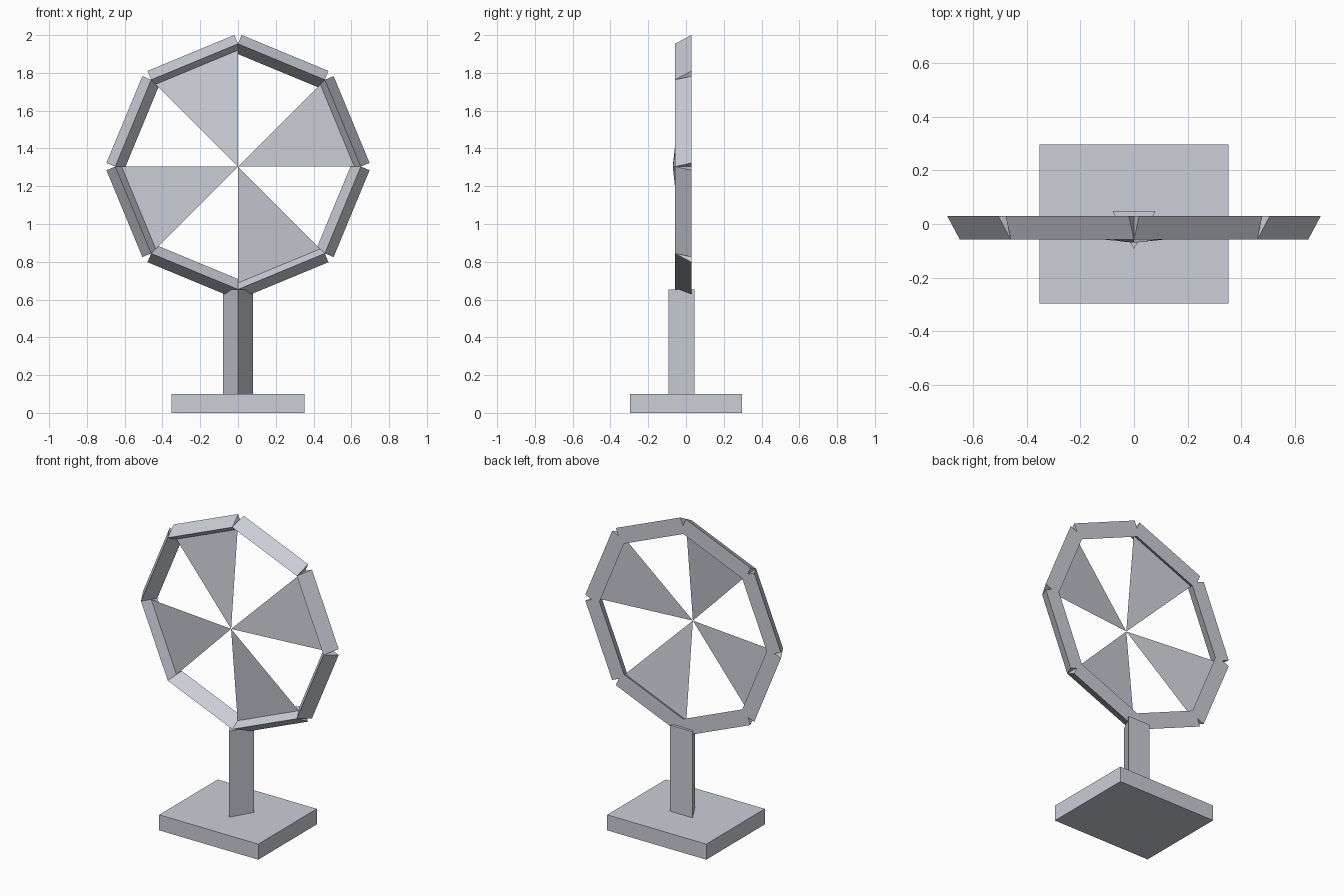
import bpy, bmesh, math
from mathutils import Matrix, Vector

cube = bpy.data.objects.get("Cube")
if cube:
    bpy.data.objects.remove(cube, do_unlink=True)

mat = bpy.data.materials.new("pale_steel")
mat.use_nodes = True
COLOR = (0.6, 0.62, 0.68, 1)
mat.diffuse_color = COLOR
mat.node_tree.nodes["Principled BSDF"].inputs["Base Color"].default_value = COLOR

SIDES = 8
RADIUS = 0.65
HUB = Vector((0, 0, 1.304))
BASE_TOP = 0.1


def finish(name, bm):
    bmesh.ops.recalc_face_normals(bm, faces=bm.faces)
    mesh = bpy.data.meshes.new(name)
    bm.to_mesh(mesh)
    bm.free()
    mesh.materials.append(mat)
    obj = bpy.data.objects.new(name, mesh)
    bpy.context.collection.objects.link(obj)
    return obj


def rim_point(i, radius=RADIUS):
    a = math.tau * i / SIDES
    return HUB + Vector((math.cos(a), 0, math.sin(a))) * radius


def triangular_bar(name, start, end, side):
    """Equilateral bar whose ridge faces the front and flat side the back."""
    axis = (end - start).normalized()
    front = Vector((0, -1, 0))
    across = axis.cross(front)
    r = side / math.sqrt(3)
    bm = bmesh.new()
    rings = []
    for p in (start, end):
        rings.append([bm.verts.new(p + front * r * math.cos(a) + across * r * math.sin(a))
                      for a in (math.tau * k / 3 for k in range(3))])
    for ring in rings:
        bm.faces.new(ring)
    for k in range(3):
        n = (k + 1) % 3
        bm.faces.new((rings[0][k], rings[0][n], rings[1][n], rings[1][k]))
    return finish(name, bm)


# Base slab
bm = bmesh.new()
bmesh.ops.create_cube(bm, size=1, matrix=Matrix.Translation((0, 0, BASE_TOP / 2))
                      @ Matrix.Diagonal((0.706, 0.595, BASE_TOP, 1)))
finish("base", bm)

# Post rising to the lowest corner of the rim
triangular_bar("post", Vector((0, 0, BASE_TOP)), Vector((0, 0, HUB.z - RADIUS)), 0.16)

# Rim of eight square-ended bars
for i in range(SIDES):
    triangular_bar(f"rim_bar_{i + 1}", rim_point(i), rim_point(i + 1), 0.101)

# Thin blades in every second sector, meeting at a raised centre
for i in range(0, SIDES, 2):
    bm = bmesh.new()
    corners = (HUB + Vector((0, -0.07, 0)), rim_point(i), rim_point(i + 1))
    bm.faces.new([bm.verts.new(c) for c in corners])
    finish(f"blade_{i // 2 + 1}", bm)
